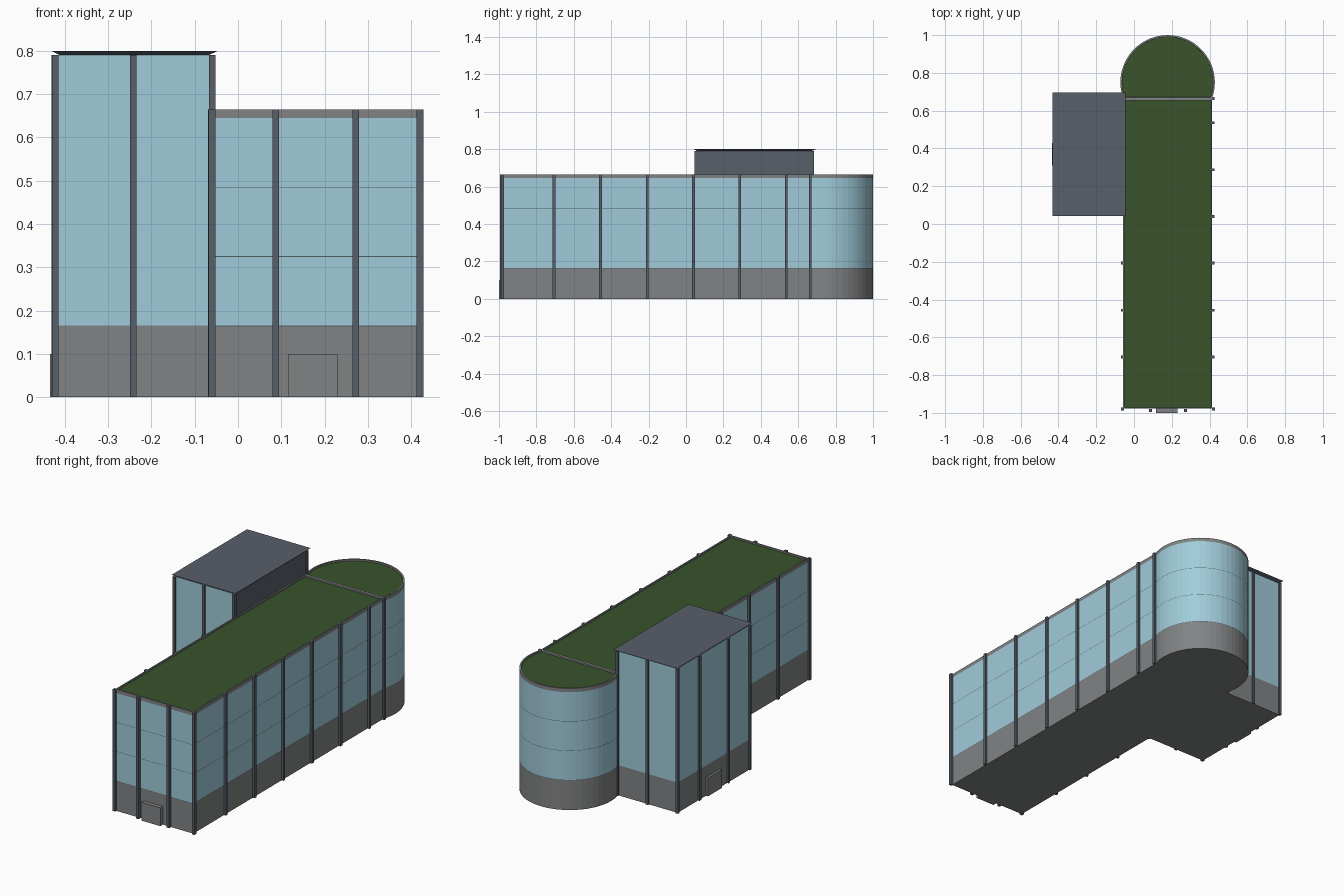
import bpy, bmesh, math

if "Cube" in bpy.data.objects:
    bpy.data.objects.remove(bpy.data.objects["Cube"], do_unlink=True)


def make_material(name, colour):
    m = bpy.data.materials.new(name)
    m.use_nodes = True
    m.diffuse_color = (*colour, 1)
    m.node_tree.nodes["Principled BSDF"].inputs["Base Color"].default_value = (*colour, 1)
    return m


MATS = [
    make_material("concrete_grey", (0.22, 0.225, 0.23)),
    make_material("window_blue", (0.35, 0.6, 0.7)),
    make_material("slate", (0.098, 0.115, 0.143)),
    make_material("roof_green", (0.04, 0.087, 0.024)),
    make_material("floor_line", (0.07, 0.11, 0.12)),
]
CONCRETE, GLASS, SLATE, GREEN, LINE = range(5)


def finish(bm, name):
    bmesh.ops.recalc_face_normals(bm, faces=bm.faces)
    mesh = bpy.data.meshes.new(name)
    bm.to_mesh(mesh)
    bm.free()
    for m in MATS:
        mesh.materials.append(m)
    ob = bpy.data.objects.new(name, mesh)
    bpy.context.collection.objects.link(ob)
    return ob


def prism(name, outline, bands, bottom=0.0, rim=0.0, top=SLATE):
    """Counter-clockwise outline stacked up in (height, material) bands."""
    bm = bmesh.new()
    ring = [bm.verts.new((x, y, bottom)) for x, y in outline]
    bm.faces.new(ring[::-1]).material_index = bands[0][1]
    n = len(ring)
    for z, mat in bands:
        upper = [bm.verts.new((x, y, z)) for x, y in outline]
        for i in range(n):
            j = (i + 1) % n
            bm.faces.new((ring[i], ring[j], upper[j], upper[i])).material_index = mat
        ring = upper
    cap = bm.faces.new(ring)
    cap.material_index = CONCRETE if rim else top
    bm.normal_update()
    # Raised parapet around a sunken roof
    if rim:
        bmesh.ops.inset_region(bm, faces=[cap], thickness=rim, use_even_offset=True)
        bmesh.ops.inset_region(bm, faces=[cap], thickness=0.0004, depth=-0.008)
        cap.material_index = top
    return finish(bm, name)


def rect(x0, x1, y0, y1):
    return [(x0, y0), (x1, y0), (x1, y1), (x0, y1)]


def column(name, x, y, height, w=0.015, d=0.015):
    return prism(name, rect(x - w / 2, x + w / 2, y - d / 2, y + d / 2), [(height, SLATE)])


# Storey bands shared by the long block and the rounded end
TOP = 0.665
storeys = [(0.163, CONCRETE), (0.165, LINE)]
for z in (0.325, 0.485):
    storeys += [(z - 0.001, GLASS), (z + 0.001, LINE)]
storeys += [(0.645, GLASS), (TOP, CONCRETE)]

# Long block
X0, X1, Y0, Y1 = -0.058, 0.414, -0.978, 0.662
prism("main_block", rect(X0, X1, Y0, Y1), storeys, rim=0.007, top=GREEN)

# Rounded end, an arc that meets the block corners
cx, cy, r = 0.178, 0.75, 0.25
start = -math.asin((cy - Y1) / r)
sweep = math.pi - 2 * start
arc = [(cx + r * math.cos(start + sweep * i / 32), cy + r * math.sin(start + sweep * i / 32))
       for i in range(33)]
prism("rounded_end", arc, storeys, rim=0.009, top=GREEN)

# Columns of the block: long sides, then front
for i, y in enumerate((-0.705, -0.457, -0.207, 0.04, 0.287, 0.536, 0.664)):
    column(f"right_column_{i}", 0.418, y, TOP)
    if y < 0:
        column(f"left_column_{i}", -0.062, y, TOP)
for i, x in enumerate((0.087, 0.272)):
    column(f"front_column_{i}", x, -0.987, TOP)
for i, x in enumerate((-0.06, 0.42)):
    column(f"front_corner_column_{i}", x, -0.98, TOP, 0.016, 0.016)

# Side tower, with a solid wall where it rises over the block
T0, T1, U0, U1, TH = -0.422, -0.058, 0.055, 0.675, 0.79
tower = prism("side_tower", rect(T0, T1, U0, U1), [(0.165, CONCRETE), (TH, GLASS)])
for p in tower.data.polygons:
    if p.normal.x > 0.9 and p.center.z > 0.2:
        p.material_index = SLATE

# Tower columns
for x in (-0.422, -0.242, -0.06):
    for side, y in (("front", U0 - 0.002), ("back", U1 + 0.002)):
        column(f"tower_{side}_column", x, y, TH)
for y in (0.24, 0.49):
    column("tower_side_column", -0.423, y, TH)

# Tower roof slab flaring outwards
bm = bmesh.new()
low, high = [[bm.verts.new((x, y, z)) for x, y in rect(*box)] for z, box in (
    (TH, (-0.412, -0.068, 0.06, 0.67)), (0.8, (-0.432, -0.046, 0.043, 0.695)))]
bm.faces.new(low[::-1])
bm.faces.new(high)
for i in range(4):
    j = (i + 1) % 4
    bm.faces.new((low[i], low[j], high[j], high[i]))
for f in bm.faces:
    f.material_index = SLATE
finish(bm, "tower_roof")

# Entrance boxes
prism("front_entrance", rect(0.116, 0.23, -1.0, Y0), [(0.1, CONCRETE)], top=CONCRETE)
prism("tower_entrance", rect(-0.434, T0, 0.31, 0.43), [(0.1, CONCRETE)], top=CONCRETE)
